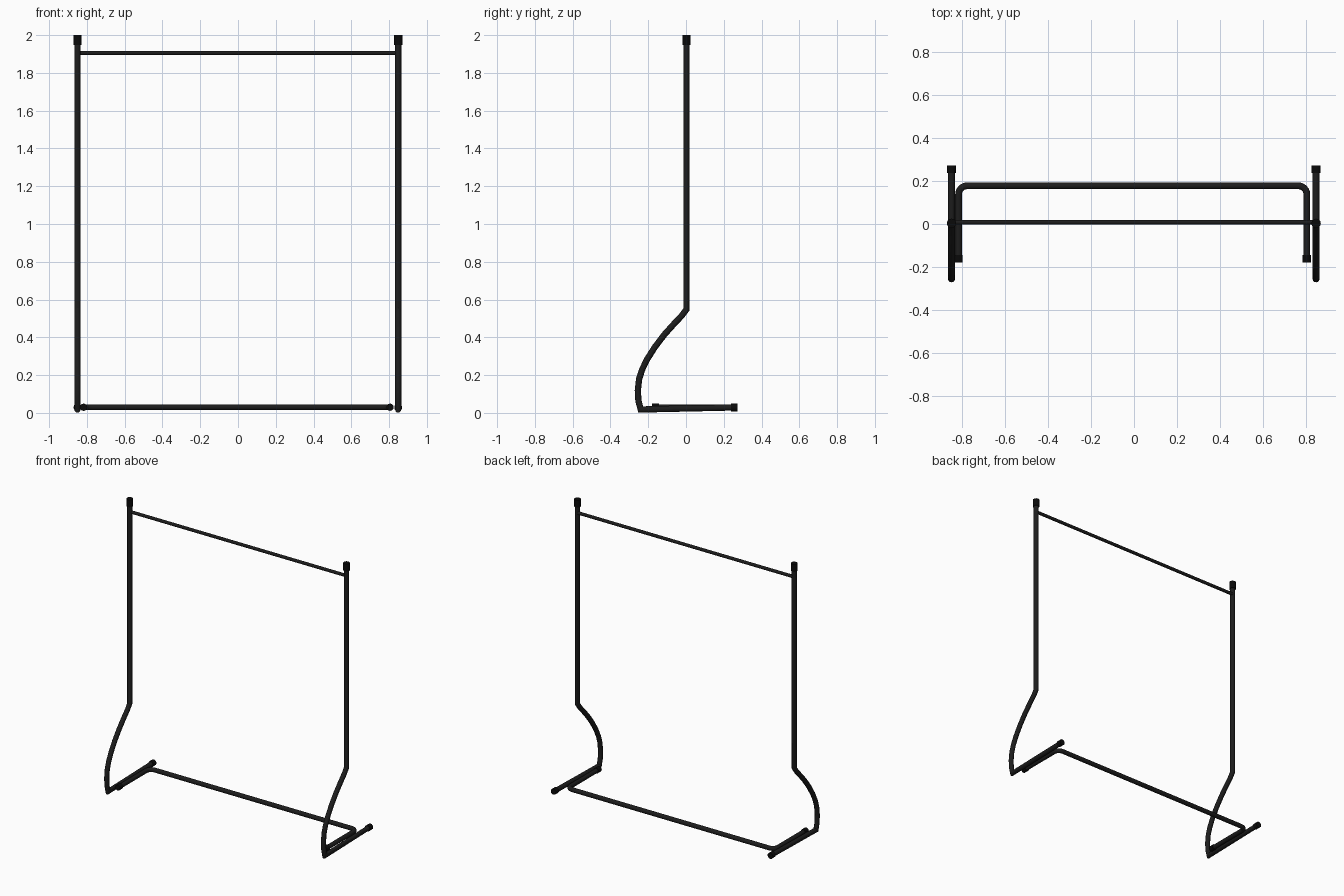
import bpy, bmesh, math
from mathutils import Vector

if "Cube" in bpy.data.objects:
    bpy.data.objects.remove(bpy.data.objects["Cube"])

SIDES = 12


def material(name, v):
    m = bpy.data.materials.new(name)
    m.diffuse_color = (v, v, v, 1)
    m.use_nodes = True
    m.node_tree.nodes["Principled BSDF"].inputs["Base Color"].default_value = m.diffuse_color
    return m


TUBE = material("black_tube", 0.012)
RUBBER = material("black_cap", 0.003)


def sweep(name, pts, radius, up, mat):
    """Mitred round tube along a path lying in the plane normal to up."""
    pts, up = [Vector(p) for p in pts], Vector(up)
    dirs = [(b - a).normalized() for a, b in zip(pts, pts[1:])]
    bm = bmesh.new()
    rings = []
    for i, p in enumerate(pts):
        d0, d1 = dirs[max(i - 1, 0)], dirs[min(i, len(dirs) - 1)]
        side = up.cross((d0 + d1).normalized())
        side /= side.dot(up.cross(d0))
        ring = []
        for k in range(SIDES):
            a = 2 * math.pi * k / SIDES
            ring.append(bm.verts.new(p + radius * (math.cos(a) * side + math.sin(a) * up)))
        rings.append(ring)
    for r0, r1 in zip(rings, rings[1:]):
        for k in range(SIDES):
            j = (k + 1) % SIDES
            bm.faces.new((r0[k], r0[j], r1[j], r1[k]))
    bm.faces.new(rings[0])
    bm.faces.new(rings[-1])
    bmesh.ops.recalc_face_normals(bm, faces=bm.faces)
    me = bpy.data.meshes.new(name)
    bm.to_mesh(me)
    bm.free()
    me.materials.append(mat)
    ob = bpy.data.objects.new(name, me)
    bpy.context.collection.objects.link(ob)
    bpy.ops.object.select_all(action='DESELECT')
    ob.select_set(True)
    bpy.context.view_layer.objects.active = ob
    bpy.ops.object.shade_smooth_by_angle(angle=math.radians(35))
    return ob


# Side profile (y, z): foot, sharp heel, curved leg, upright
profile = [(0.26, 0.029), (-0.24, 0.018), (-0.252, 0.065), (-0.255, 0.12),
           (-0.248, 0.18), (-0.232, 0.23), (-0.205, 0.285), (-0.165, 0.348),
           (-0.114, 0.415), (-0.06, 0.475), (-0.022, 0.515), (0.003, 0.549),
           (0.003, 1.99)]

for tag, x in (("left", -0.85), ("right", 0.848)):
    sweep(tag + "_side_frame", [(x, y, z) for y, z in profile], 0.0165, (1, 0, 0), TUBE)
    sweep(tag + "_post_cap", [(x, 0.003, 1.948), (x, 0.003, 2.0)], 0.022, (1, 0, 0), RUBBER)
    sweep(tag + "_foot_cap", [(x, 0.238, 0.029), (x, 0.272, 0.029)], 0.021, (1, 0, 0), RUBBER)

# Hanging rail
sweep("hanging_rail", [(-0.85, 0.008, 1.905), (0.848, 0.008, 1.905)], 0.011, (0, 0, 1), TUBE)

# U-shaped base bar with rounded corners
cx, hw, yb, r, z = -0.006, 0.811, 0.178, 0.04, 0.03
half = []
for i in range(7):
    a = math.pi / 2 * i / 6
    half.append((hw - r + r * math.cos(a), yb - r + r * math.sin(a)))
half = [(hw, -0.175)] + half
path = [(cx + px, py, z) for px, py in half]
path += [(cx - px, py, z) for px, py in reversed(half)]
sweep("base_bar", path, 0.0155, (0, 0, 1), TUBE)
for tag, s in (("left", -1), ("right", 1)):
    x = cx + s * hw
    sweep(tag + "_base_cap", [(x, -0.18, z), (x, -0.144, z)], 0.0195, (1, 0, 0), RUBBER)
